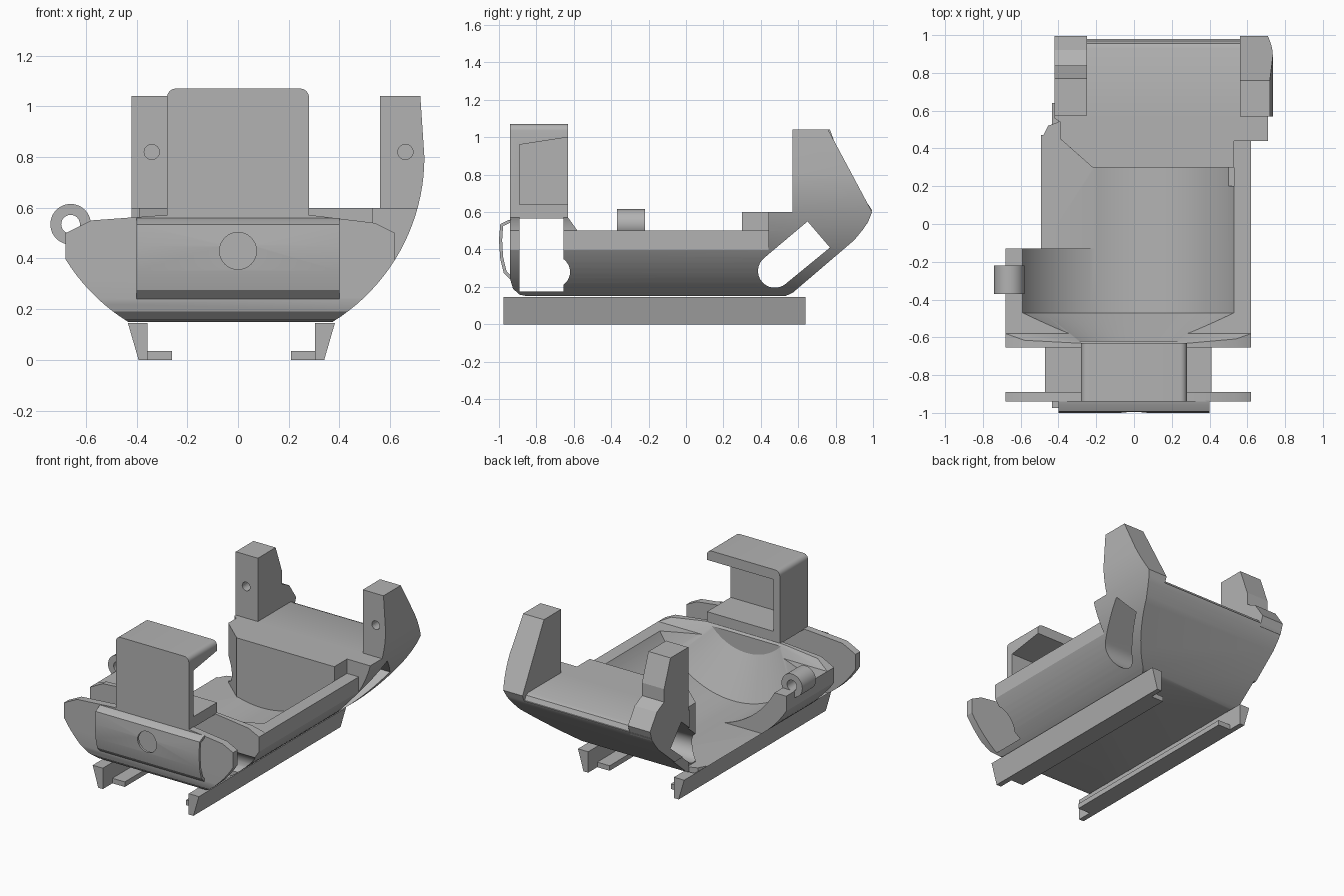
import bpy, bmesh, math
from mathutils import Vector

cube = bpy.data.objects.get("Cube")
if cube:
    bpy.data.objects.remove(cube, do_unlink=True)

grey = bpy.data.materials.new("mid grey")
grey.use_nodes = True
grey.diffuse_color = (0.45, 0.45, 0.45, 1)
grey.node_tree.nodes["Principled BSDF"].inputs["Base Color"].default_value = (0.45, 0.45, 0.45, 1)

CX, CZ = -0.03, 0.80          # axis of the rounded hull
OUTER, INNER = 0.765, 0.635   # hull and cavity radii


def prism(name, pts, axis, lo, hi):
    """Extrude a 2D outline along an axis: x takes (y,z), y takes (x,z), z takes (x,y)."""
    def place(p, t):
        return {"x": (t, p[0], p[1]), "y": (p[0], t, p[1]), "z": (p[0], p[1], t)}[axis]
    bm = bmesh.new()
    a = [bm.verts.new(place(p, lo)) for p in pts]
    b = [bm.verts.new(place(p, hi)) for p in pts]
    bm.faces.new(a)
    bm.faces.new(b[::-1])
    for i in range(len(pts)):
        j = (i + 1) % len(pts)
        bm.faces.new((a[i], b[i], b[j], a[j]))
    bmesh.ops.recalc_face_normals(bm, faces=bm.faces)
    me = bpy.data.meshes.new(name)
    bm.to_mesh(me)
    bm.free()
    me.materials.append(grey)
    ob = bpy.data.objects.new(name, me)
    bpy.context.collection.objects.link(ob)
    return ob


def box(name, x0, x1, y0, y1, z0, z1):
    return prism(name, [(x0, y0), (x1, y0), (x1, y1), (x0, y1)], "z", z0, z1)


def arc(cx, cy, r, a0, a1, n):
    return [(cx + r * math.cos(math.radians(a0 + (a1 - a0) * i / n)),
             cy + r * math.sin(math.radians(a0 + (a1 - a0) * i / n))) for i in range(n + 1)]


def disc(name, cx, cy, r, axis, lo, hi, n=32):
    return prism(name, arc(cx, cy, r, 0, 360, n)[:-1], axis, lo, hi)


def boolean(target, tool, op="DIFFERENCE"):
    """Apply a boolean at once and drop the tool."""
    mod = target.modifiers.new("shape", "BOOLEAN")
    mod.operation, mod.solver, mod.object = op, "EXACT", tool
    tool.hide_render = True
    bpy.context.view_layer.update()
    dg = bpy.context.evaluated_depsgraph_get()
    me = bpy.data.meshes.new_from_object(target.evaluated_get(dg))
    target.modifiers.clear()
    target.data = me
    bpy.data.objects.remove(tool, do_unlink=True)


def smooth(ob, angle=28):
    bpy.ops.object.select_all(action="DESELECT")
    ob.select_set(True)
    bpy.context.view_layer.objects.active = ob
    bpy.ops.object.shade_smooth_by_angle(angle=math.radians(angle))


# Hull: rounded cross-section met with the long side profile
flat = math.degrees(math.asin((CZ - 0.15) / OUTER))
section = arc(CX, CZ, OUTER, -180 + flat, -flat, 1)
section = arc(CX, CZ, OUTER, -180, -180 + flat, 20) + arc(CX, CZ, OUTER, -flat, 0, 20)
section += [(CX + OUTER - 0.02, 1.1), (CX - OUTER, 1.1)]
hull = prism("hull", section, "y", -1.0, 1.05)
side = [(-0.94, 0.24), (-0.925, 0.19), (-0.89, 0.158), (-0.85, 0.15), (0.53, 0.15), (0.57, 0.168),
        (0.90, 0.45), (0.945, 0.505), (0.975, 0.55), (0.995, 0.6), (0.76, 1.04), (0.57, 1.04),
        (0.57, 0.6), (0.29, 0.6), (0.29, 0.5), (-0.58, 0.5), (-0.63, 0.57), (-0.94, 0.57)]
boolean(hull, prism("side_profile", side, "x", -1, 1), "INTERSECT")

# Straight outer walls, side step and the gap between the rear posts
boolean(hull, box("right_trim", 0.62, 1, -1.1, 0.44, 0, 1.2))
boolean(hull, box("left_trim", -1, -0.68, -1.1, 1.1, 0, 1.2))
boolean(hull, box("step_cut", 0.53, 1, 0.2, 0.44, 0.5, 1.2))
boolean(hull, prism("post_gap", [(0.5, 0.6), (0.93, 0.6), (0.955, 0.59), (0.97, 0.56),
                                 (1.1, 0.56), (1.1, 1.2), (0.5, 1.2)], "x", -0.6, 0.56))

# Sloped shoulders of the front end
shoulder = [(-0.8, 0.44), (-0.68, 0.5), (-0.58, 0.55), (-0.28, 0.572), (0.28, 0.572),
            (0.54, 0.54), (0.62, 0.5), (0.8, 0.4), (0.8, 0.8), (-0.8, 0.8)]
boolean(hull, prism("shoulder_cut", shoulder, "y", -1.1, -0.5))

# Cavity: cylinder with a cone towards the front, made by spinning a profile
bm = bmesh.new()
steps = [(-0.62, 0), (-0.62, 0.36), (-0.47, INNER), (0.30, INNER), (0.30, 0)]
ring = [bm.verts.new((CX + r, y, CZ)) for y, r in steps]
edges = [bm.edges.new(p) for p in zip(ring, ring[1:])]
bmesh.ops.spin(bm, geom=ring + edges, cent=(CX, 0, CZ), axis=(0, 1, 0),
               angle=2 * math.pi, steps=96, use_duplicate=False)
bmesh.ops.remove_doubles(bm, verts=bm.verts, dist=0.0005)
bmesh.ops.recalc_face_normals(bm, faces=bm.faces)
me = bpy.data.meshes.new("cavity")
bm.to_mesh(me)
bm.free()
cavity = bpy.data.objects.new("cavity", me)
bpy.context.collection.objects.link(cavity)
boolean(hull, box("shelf_limit", -0.22, 0.53, 0.2, 0.30, 0.45, 1.2))
boolean(hull, cavity)

# Open left side, following the corner of the rear shelf
plan = [(-1, -0.13), (-0.2, -0.13), (-0.2, 0.3), (-0.22, 0.3), (-0.39, 0.45),
        (-0.39, 0.54), (-0.42, 0.56), (-0.42, 1.2), (-1, 1.2)]
boolean(hull, prism("left_opening", plan, "z", 0.19, 1.3))
boolean(hull, prism("left_corner", [(-1, 0.5), (-0.48, 0.47), (-0.455, 0.52), (-0.4, 0.54),
                                    (-0.42, 1.2), (-1, 1.2)], "z", 0, 0.3))

# Strap slots through the front and the rear
boolean(hull, box("front_slot", -1, 1, -0.89, -0.655, 0.175, 0.7))
boolean(hull, disc("front_slot_round", -0.705, 0.28, 0.085, "x", -1, 1))
slot = arc(0.475, 0.285, 0.09, 130, 310, 16) + [(0.77, 0.41), (0.65, 0.55)]
boolean(hull, prism("rear_slot", slot, "x", -1, 1))
smooth(hull)

# Left rear post, stepped, with the right post rising from the hull
post = [(0.575, 0.58), (0.575, 1.04), (0.77, 1.04), (0.84, 0.85), (0.84, 0.76),
        (0.92, 0.72), (0.995, 0.61), (0.97, 0.54), (0.9, 0.5)]
left_post = prism("left_rear_post", post, "x", -0.42, -0.25)
boolean(hull, box("post_room", -0.6, -0.25, 0.5, 1.1, 0.601, 1.2))
for target, x in ((left_post, -0.34), (hull, 0.66)):
    boolean(target, disc("post_hole", x, 0.82, 0.03, "y", 0.5, 0.65, 24))

# Front bracket: front wall, roof, floor and one closed side
r = 0.035
outline = ([(-0.28, 0.565), (0.28, 0.565)] + arc(0.28 - r, 1.07 - r, r, 0, 90, 6)
           + arc(-0.28 + r, 1.07 - r, r, 90, 180, 6))
bracket = prism("front_bracket", outline, "y", -0.94, -0.63)
boolean(bracket, prism("bracket_opening", [(-0.89, 0.64), (-0.5, 0.64), (-0.5, 1.02),
                                           (-0.63, 1.0), (-0.89, 0.96)], "x", -0.23, 0.5))
smooth(bracket)

# Bowed front panel with a round hole
skin = [(-0.935, 0.56), (-0.955, 0.555), (-0.993, 0.535), (-1.0, 0.45), (-0.993, 0.35), (-0.975, 0.275),
        (-0.935, 0.235), (-0.935, 0.26), (-0.96, 0.285), (-0.978, 0.36), (-0.983, 0.45),
        (-0.978, 0.525), (-0.935, 0.545)]
panel = prism("front_panel", skin, "x", -0.4, 0.4)
boolean(panel, disc("panel_hole", 0, 0.43, 0.073, "y", -1.1, -0.95))
smooth(panel)

# Side eyelet
eyelet = disc("side_eyelet", -0.66, 0.535, 0.08, "y", -0.37, -0.22, 40)
boolean(eyelet, disc("eyelet_hole", -0.66, 0.535, 0.037, "y", -0.5, 0, 24))
smooth(eyelet)

# Mirrored mounting rails, each with an inner lip
for name, s in (("left_rail", 1), ("right_rail", -1)):
    mid = -0.026
    rail = [(mid + s * x, z) for x, z in ((0.408, 0.145), (0.33, 0.145), (0.33, 0), (0.366, 0))]
    prism(name, rail, "y", -0.975, 0.64)
    a, b = sorted((mid + s * 0.235, mid + s * 0.335))
    box(name + "_lip", a, b, -0.87, 0.54, 0, 0.035)
